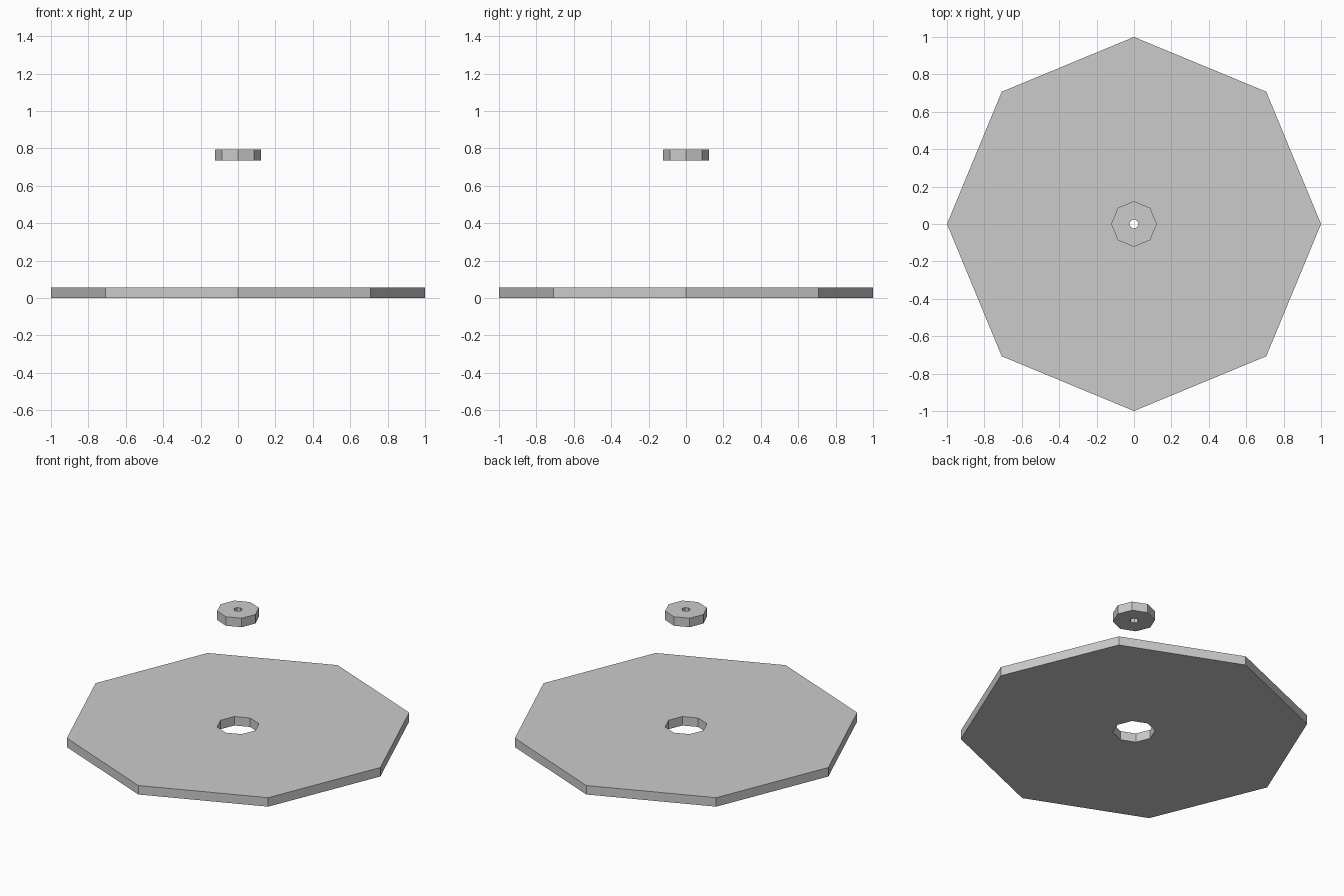
import bpy, bmesh
from math import cos, sin, tau

if "Cube" in bpy.data.objects:
    bpy.data.objects.remove(bpy.data.objects["Cube"])

SIDES = 8
THICK = 0.057


def ring(name, r_in, r_out, z0):
    """Flat octagonal washer with square-cut walls."""
    profile = [(r_in, z0), (r_out, z0), (r_out, z0 + THICK), (r_in, z0 + THICK)]
    bm = bmesh.new()
    loops = [[bm.verts.new((r * cos(tau * i / SIDES), r * sin(tau * i / SIDES), z))
              for i in range(SIDES)] for r, z in profile]
    for k in range(4):
        a, b = loops[k], loops[(k + 1) % 4]
        for i in range(SIDES):
            j = (i + 1) % SIDES
            bm.faces.new((a[i], a[j], b[j], b[i]))
    bmesh.ops.recalc_face_normals(bm, faces=bm.faces)
    mesh = bpy.data.meshes.new(name)
    bm.to_mesh(mesh)
    bm.free()
    obj = bpy.data.objects.new(name, mesh)
    bpy.context.collection.objects.link(obj)
    return obj


# Nested rings of the base plate
ring("outer_ring", 0.73, 1.0, 0)
ring("middle_ring", 0.535, 0.73, 0)
ring("inner_ring", 0.122, 0.535, 0)

# Raised hub that matches the centre opening
ring("raised_hub", 0.025, 0.122, 0.736)
